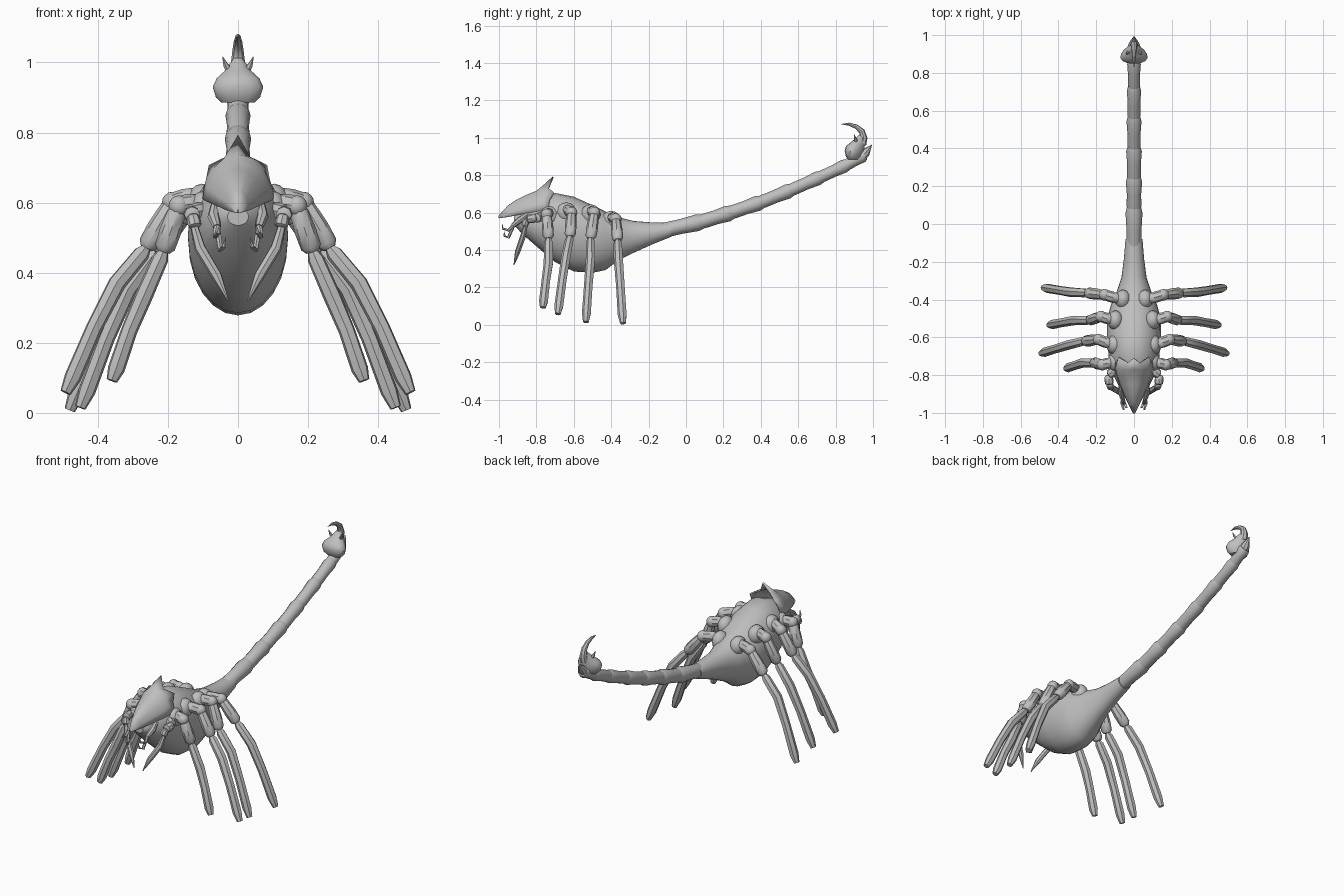
import bpy, bmesh, math
from mathutils import Vector

cube = bpy.data.objects.get("Cube")
if cube:
    bpy.data.objects.remove(cube)

shell = bpy.data.materials.new("grey_shell")
shell.use_nodes = True
grey = (0.52, 0.52, 0.52, 1)
shell.diffuse_color = grey
shell.node_tree.nodes["Principled BSDF"].inputs["Base Color"].default_value = grey


def finish(name, bm, angle=40):
    """Turn a bmesh into a shaded object with the shell material."""
    bmesh.ops.recalc_face_normals(bm, faces=bm.faces)
    mesh = bpy.data.meshes.new(name)
    bm.to_mesh(mesh)
    bm.free()
    mesh.materials.append(shell)
    obj = bpy.data.objects.new(name, mesh)
    bpy.context.collection.objects.link(obj)
    bpy.ops.object.select_all(action="DESELECT")
    obj.select_set(True)
    bpy.context.view_layer.objects.active = obj
    bpy.ops.object.shade_smooth_by_angle(angle=math.radians(angle))
    return obj


def loft(name, rings, closed=True, angle=40):
    """Skin a list of rings of points; closed rings get end caps."""
    bm = bmesh.new()
    rows = [[bm.verts.new(p) for p in ring] for ring in rings]
    count = len(rows[0])
    for a, b in zip(rows, rows[1:]):
        for i in range(count if closed else count - 1):
            j = (i + 1) % count
            bm.faces.new((a[i], a[j], b[j], b[i]))
    if closed:
        bm.faces.new(rows[0])
        bm.faces.new(rows[-1])
    return finish(name, bm, angle)


def circle(sides):
    for i in range(sides):
        a = math.tau * i / sides
        yield math.cos(a), math.sin(a)


def tube(name, points, radii, sides=8, angle=40):
    """Tapered tube along a path."""
    pts = [Vector(p) for p in points]
    rings = []
    for i, p in enumerate(pts):
        t = (pts[min(i + 1, len(pts) - 1)] - pts[max(i - 1, 0)]).normalized()
        ref = Vector((1, 0, 0)) if abs(t.x) < 0.8 else Vector((0, 1, 0))
        u = t.cross(ref).normalized()
        v = t.cross(u)
        rings.append([p + (u * c + v * s) * radii[i] for c, s in circle(sides)])
    return loft(name, rings, angle=angle)


def segment(name, a, b, r):
    """Bulging joint segment between two points."""
    a, b = Vector(a), Vector(b)
    tube(name, [a.lerp(b, t) for t in (0, 0.12, 0.55, 0.9, 1)],
         [r * k for k in (0.55, 0.85, 1, 0.95, 0.6)])


def ball(name, centre, size):
    bm = bmesh.new()
    bmesh.ops.create_uvsphere(bm, u_segments=12, v_segments=8, radius=1)
    bmesh.ops.scale(bm, vec=size, verts=bm.verts)
    bmesh.ops.translate(bm, vec=centre, verts=bm.verts)
    finish(name, bm)


# Body: y, top, middle, bottom, half width
body = [(-.92, .585, .56, .535, .03), (-.88, .62, .55, .49, .07),
        (-.8, .665, .54, .42, .11), (-.7, .705, .53, .335, .134),
        (-.6, .685, .51, .285, .143), (-.5, .64, .49, .278, .142),
        (-.43, .605, .48, .293, .123), (-.36, .575, .47, .345, .092),
        (-.28, .555, .475, .385, .066), (-.18, .547, .49, .43, .053),
        (-.08, .545, .51, .47, .045)]
loft("body", [[(w * c, y, m + s * (t - m if s > 0 else m - b))
               for c, s in circle(24)] for y, t, m, b, w in body])

# Tail: overlapping segments along a rising path
path = [(-.14, .5), (.08, .55), (.24, .6), (.4, .655), (.56, .72),
        (.72, .79), (.86, .855), (.95, .905)]
for i, (a, b) in enumerate(zip(path, path[1:])):
    r = 0.045 - 0.0018 * i
    a, b = Vector((0, *a)), Vector((0, *b))
    tube(f"tail_segment_{i + 1}", [a.lerp(b, t) for t in (-.06, .1, .5, .9, 1.06)],
         [r * k for k in (0.82, 0.9, 0.88, 1, 0.82)], 12)
tube("tail_tip", [(0, .92, .885), (0, .96, .92), (0, .993, .962)], [.03, .025, .002])

# Stinger bulb, narrower towards the back: z, centre y, half width, half depth
bulb = [(.885, .9, .045, .035), (.9, .9, .06, .045), (.93, .9, .069, .052),
        (.955, .905, .058, .05), (.975, .92, .037, .04), (1, .935, .02, .025),
        (1.012, .938, .012, .018)]
loft("stinger_bulb", [[(w * c * (1 - .35 * s), y + d * s, z) for c, s in circle(16)]
                      for z, y, w, d in bulb])
tube("stinger_hook", [(0, .94, .965), (0, .95, 1), (0, .94, 1.035), (0, .91, 1.06),
                      (0, .87, 1.073), (0, .83, 1.073)],
     [.024, .02, .016, .012, .008, .001])

# Head shield: y, half width, ridge height, edge height
shield = [(-1, .003, .58, .57), (-.95, .028, .635, .577), (-.9, .052, .668, .588),
          (-.85, .072, .692, .597), (-.8, .09, .712, .605), (-.77, .098, .735, .61)]
rows = []
for y, w, top, edge in shield:
    arc = [math.pi * (i / 8 - 0.5) for i in range(9)]
    rows.append([(w * math.sin(a), y, edge + (top - edge) * math.cos(a) ** 1.15)
                 for a in arc])
half = [(.102, -.735, .618), (.087, -.73, .665), (.08, -.705, .705),
        (.032, -.735, .728)]
rows.append([(-x, y, z) for x, y, z in half] + [(0, -.71, .79)] + half[::-1])
plate = loft("head_shield", rows, closed=False, angle=45)
thick = plate.modifiers.new("thickness", "SOLIDIFY")
thick.thickness = 0.008
thick.offset = 0

# Legs: hip, elbow, knee, shin bend, foot
legs = [
    [(.11, -.73, .6), (.168, -.745, .59), (.213, -.735, .46), (.27, -.735, .33), (.36, -.765, .092)],
    [(.115, -.64, .62), (.187, -.612, .6), (.262, -.62, .47), (.345, -.64, .37), (.492, -.685, .058)],
    [(.11, -.51, .61), (.175, -.49, .6), (.235, -.51, .46), (.315, -.51, .35), (.45, -.535, .015)],
    [(.07, -.4, .575), (.155, -.375, .565), (.25, -.365, .45), (.34, -.36, .345), (.48, -.337, .008)]]

for side, s in (("left", 1), ("right", -1)):
    def flip(points):
        return [Vector((s * x, y, z)) for x, y, z in points]

    for n, leg in enumerate(legs, 1):
        hip, elbow, knee, bend, foot = flip(leg)
        tag = f"{side}_leg_{n}"
        ball(tag + "_hip", hip - Vector((s * .012, 0, .02)), (.042, .053, .054))
        segment(tag + "_coxa", hip, elbow, .03)
        ball(tag + "_elbow", elbow, (.03, .031, .031))
        segment(tag + "_thigh", elbow, knee, .031)
        low = bend.lerp(foot, .45) + Vector((0, 0, .012))
        heel = bend.lerp(foot, .86)
        tube(tag + "_shin", [knee, knee.lerp(bend, .15), bend, low, heel, foot],
             [.015, .024, .026, .024, .025, .016], 7)

    # Feeler arm with long downward claw
    root, mid, wrist, joint = flip([(.09, -.77, .58), (.135, -.8, .57),
                                    (.13, -.85, .565), (.122, -.865, .53)])
    segment(f"{side}_arm_root", root, mid, .026)
    segment(f"{side}_arm_middle", mid, wrist, .024)
    segment(f"{side}_arm_wrist", wrist, joint, .02)
    tube(f"{side}_arm_claw", flip([(.127, -.855, .54), (.108, -.872, .47),
                                   (.06, -.9, .39), (.028, -.92, .32)]),
         [.011, .016, .015, .002], 7)

    # Mouth pincer with two hooked tips
    tube(f"{side}_pincer_arm", flip([(.065, -.85, .59), (.07, -.89, .56),
                                     (.06, -.925, .53)]), [.014, .017, .012])
    for part, out, y, z in (("outer", .055, -.975, .515), ("inner", .04, -.965, .475)):
        tube(f"{side}_pincer_{part}_tip",
             flip([(.06, -.92, .535), (out + .01, -.95, z - .01), (out, y - .005, z),
                   (out - .005, y - .008, z + .025)]), [.009, .008, .006, .001], 6)

    # Small horn on the stinger bulb
    tube(f"{side}_stinger_horn", flip([(.02, .915, .97), (.035, .905, .992),
                                       (.044, .9, 1.017)]), [.012, .008, .001], 6)
